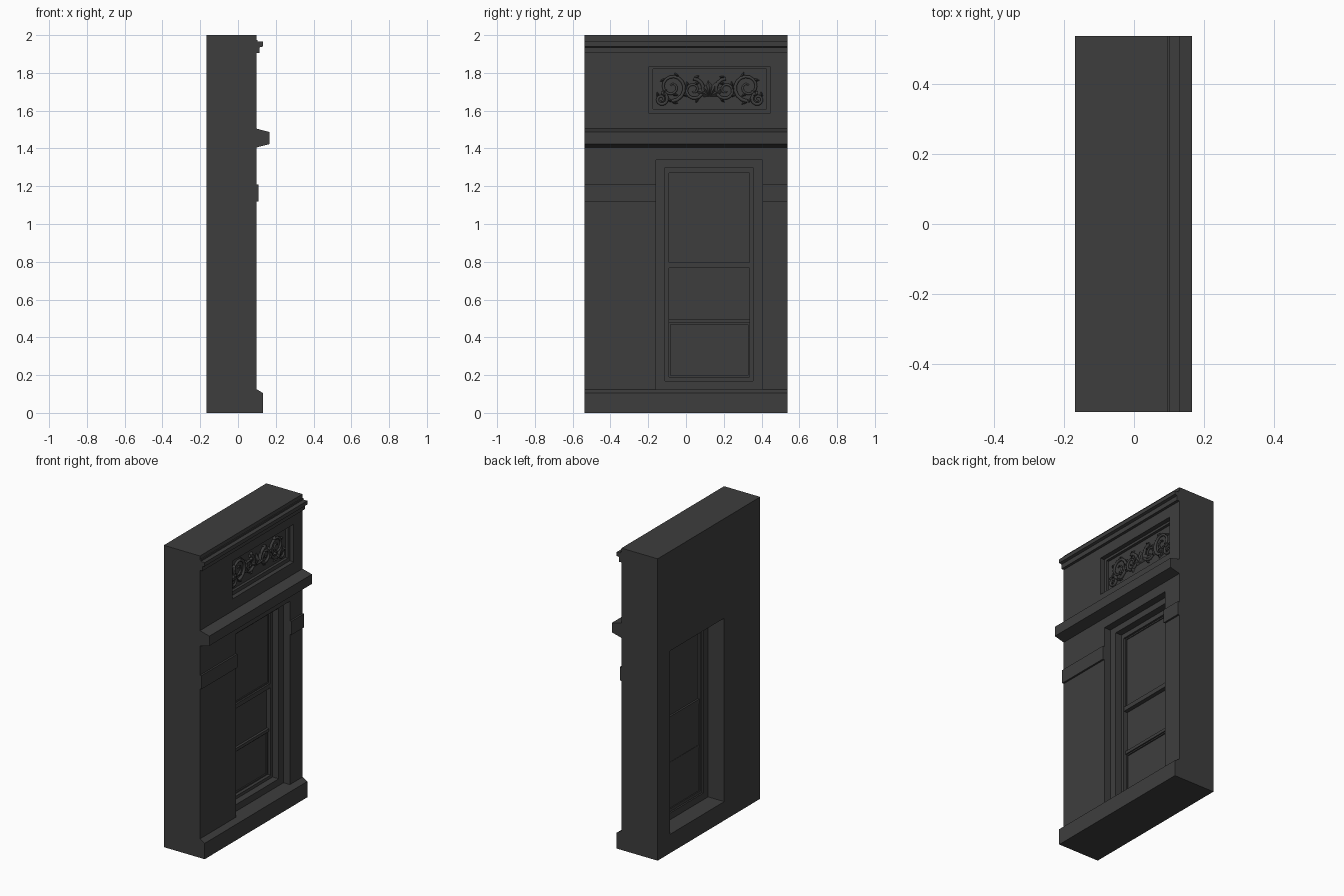
import bpy, bmesh, math
from mathutils import Vector

cube = bpy.data.objects.get("Cube")
if cube:
    bpy.data.objects.remove(cube, do_unlink=True)

stone = bpy.data.materials.new("dark grey stone")
stone.use_nodes = True
colour = (0.048, 0.048, 0.048, 1)
stone.diffuse_color = colour
stone.node_tree.nodes["Principled BSDF"].inputs["Base Color"].default_value = colour

BACK, FACE, END = -0.168, 0.097, 0.537


def finish(name, bm):
    bmesh.ops.recalc_face_normals(bm, faces=bm.faces)
    mesh = bpy.data.meshes.new(name)
    bm.to_mesh(mesh)
    bm.free()
    mesh.materials.append(stone)
    obj = bpy.data.objects.new(name, mesh)
    bpy.context.collection.objects.link(obj)
    return obj


def box(name, x, y, z):
    bm = bmesh.new()
    bmesh.ops.create_cube(bm, size=1)
    for v in bm.verts:
        v.co = [r[0] if c < 0 else r[1] for c, r in zip(v.co, (x, y, z))]
    return finish(name, bm)


def moulding(name, profile, y0=-END, y1=END):
    """Extrude an (x, z) profile along the wall."""
    bm = bmesh.new()
    face = bm.faces.new([bm.verts.new((x, y0, z)) for x, z in profile])
    out = bmesh.ops.extrude_face_region(bm, geom=[face])
    moved = [g for g in out["geom"] if isinstance(g, bmesh.types.BMVert)]
    bmesh.ops.translate(bm, verts=moved, vec=(0, y1 - y0, 0))
    return finish(name, bm)


def frame(name, x, y, z, side, bottom, top):
    """Rectangular frame with mitred corners."""
    bm = bmesh.new()
    outer = [(y[0], z[0]), (y[1], z[0]), (y[1], z[1]), (y[0], z[1])]
    inner = [(y[0] + side, z[0] + bottom), (y[1] - side, z[0] + bottom),
             (y[1] - side, z[1] - top), (y[0] + side, z[1] - top)]
    rings = [[bm.verts.new((d, *p)) for p in loop]
             for d, loop in ((x[0], outer), (x[1], outer), (x[1], inner), (x[0], inner))]
    for k in range(4):
        a, b = rings[k], rings[(k + 1) % 4]
        for i in range(4):
            j = (i + 1) % 4
            bm.faces.new((a[i], a[j], b[j], b[i]))
    return finish(name, bm)


def cut(target, cutter):
    cutter.hide_render = True
    mod = target.modifiers.new("opening", "BOOLEAN")
    mod.operation, mod.solver, mod.object = "DIFFERENCE", "EXACT", cutter
    bpy.context.view_layer.objects.active = target
    bpy.ops.object.modifier_apply(modifier=mod.name)
    bpy.data.objects.remove(cutter, do_unlink=True)


# Wall with window opening and stepped panel recess
OPEN_Y, OPEN_Z = (-0.16, 0.405), (0.125, 1.34)
wall = box("wall", (BACK, FACE), (-END, END), (0, 2))
cut(wall, box("window_cutter", (-1, 1), OPEN_Y, OPEN_Z))
cut(wall, box("panel_cutter", (0.068, 1), (-0.195, 0.445), (1.585, 1.835)))
cut(wall, box("field_cutter", (0.05, 1), (-0.175, 0.425), (1.61, 1.82)))

# Horizontal mouldings
IN = FACE - 0.01
moulding("base_plinth", [(IN, 0), (0.132, 0), (0.132, 0.105), (0.1, 0.125), (IN, 0.125)])
moulding("ledge", [(IN, 1.405), (FACE, 1.405), (0.166, 1.423), (0.166, 1.487),
                   (FACE, 1.505), (IN, 1.505)])
moulding("cornice", [(IN, 1.905), (0.115, 1.905), (0.115, 1.935), (0.132, 1.94),
                     (0.132, 1.965), (0.103, 1.965), (0.103, 1.975), (IN, 1.975)])
for name, y0, y1 in (("right_band", -END, OPEN_Y[0]), ("left_band", OPEN_Y[1], END)):
    box(name, (IN, 0.109), (y0, y1), (1.12, 1.21))

# Window casing, sash, rails and panes
frame("window_casing", (-0.05, 0.05), OPEN_Y, OPEN_Z, 0.05, 0.045, 0.04)
frame("sash_frame", (-0.04, 0.005), (-0.11, 0.355), (0.17, 1.30), 0.02, 0.02, 0.03)
PANE = (-0.09, 0.335)
box("meeting_rail", (-0.036, 0.003), PANE, (0.768, 0.797))
box("lower_bar", (-0.036, -0.008), PANE, (0.475, 0.495))
box("upper_pane", (-0.024, -0.014), PANE, (0.79, 1.275))
box("lower_pane", (-0.034, -0.024), PANE, (0.185, 0.775))
frame("upper_bead", (-0.02, -0.008), PANE, (0.797, 1.27), 0.008, 0.008, 0.008)
frame("lower_bead", (-0.03, -0.016), PANE, (0.19, 0.475), 0.008, 0.008, 0.008)

# Carved scrollwork, mirrored about the panel centre
MID_Y, MID_Z, FIELD = 0.125, 1.715, 0.051


def scroll(name, points, radius):
    curve = bpy.data.curves.new(name, "CURVE")
    curve.dimensions = "3D"
    curve.bevel_depth, curve.bevel_resolution = radius, 1
    curve.use_fill_caps = True
    spline = curve.splines.new("POLY")
    spline.points.add(len(points) - 1)
    for i, (p, (y, z)) in enumerate(zip(spline.points, points)):
        p.co = (FIELD + 0.004, y, z, 1)
        p.radius = 1.2 - 0.7 * i / len(points)
    curve.materials.append(stone)
    obj = bpy.data.objects.new(name, curve)
    bpy.context.collection.objects.link(obj)


def leaves(name, items):
    """Flattened pointed leaves: (y, z, angle, length)."""
    bm = bmesh.new()
    for y, z, angle, length in items:
        along = Vector((0, math.cos(angle), math.sin(angle)))
        across = Vector((0, -along.z, along.y))
        root = Vector((FIELD, y, z))
        rise = Vector((0.02, 0, 0))
        rim = [bm.verts.new(root + along * length * a + across * length * b)
               for a, b in ((0, 0), (0.35, -0.22), (0.7, -0.16), (1, 0.1), (0.65, 0.2), (0.3, 0.2))]
        crest = bm.verts.new(root + along * length * 0.5 + rise)
        for i in range(len(rim)):
            bm.faces.new((rim[i], rim[(i + 1) % len(rim)], crest))
        bm.faces.new(rim[::-1])
    return finish(name, bm)


for side, label in ((-1, "right"), (1, "left")):
    foliage = []
    for n, (dy, dz, size, spin) in enumerate(((0.085, -0.005, 0.06, 1), (0.2, 0.01, 0.075, -1),
                                              (0.255, -0.055, 0.035, 1))):
        pts = []
        for i in range(25):
            t = i / 24
            a = math.pi * (1 - spin * 0.5) + spin * t * 3.2 * math.pi
            r = size * (1 - 0.85 * t)
            pts.append((MID_Y + side * (dy + r * math.cos(a)), MID_Z + dz + r * math.sin(a)))
        scroll(f"{label}_scroll_{n + 1}", pts, 0.009)
        for k in range(0, 16, 3):
            y, z = pts[k]
            heading = math.atan2(pts[k + 1][1] - z, pts[k + 1][0] - y)
            foliage.append((y, z, heading - side * spin * 0.7, 0.035))
    # Keep each leaf inside the recessed field
    foliage = [f for f in foliage
               if abs(f[0] + f[3] * math.cos(f[2]) - MID_Y) < 0.29
               and abs(f[1] + f[3] * math.sin(f[2]) - MID_Z) < 0.095]
    leaves(f"{label}_leaves", foliage)

# Central palmette
leaves("central_palmette", [(MID_Y, MID_Z - 0.04, math.radians(a), 0.085) for a in range(30, 151, 30)])
